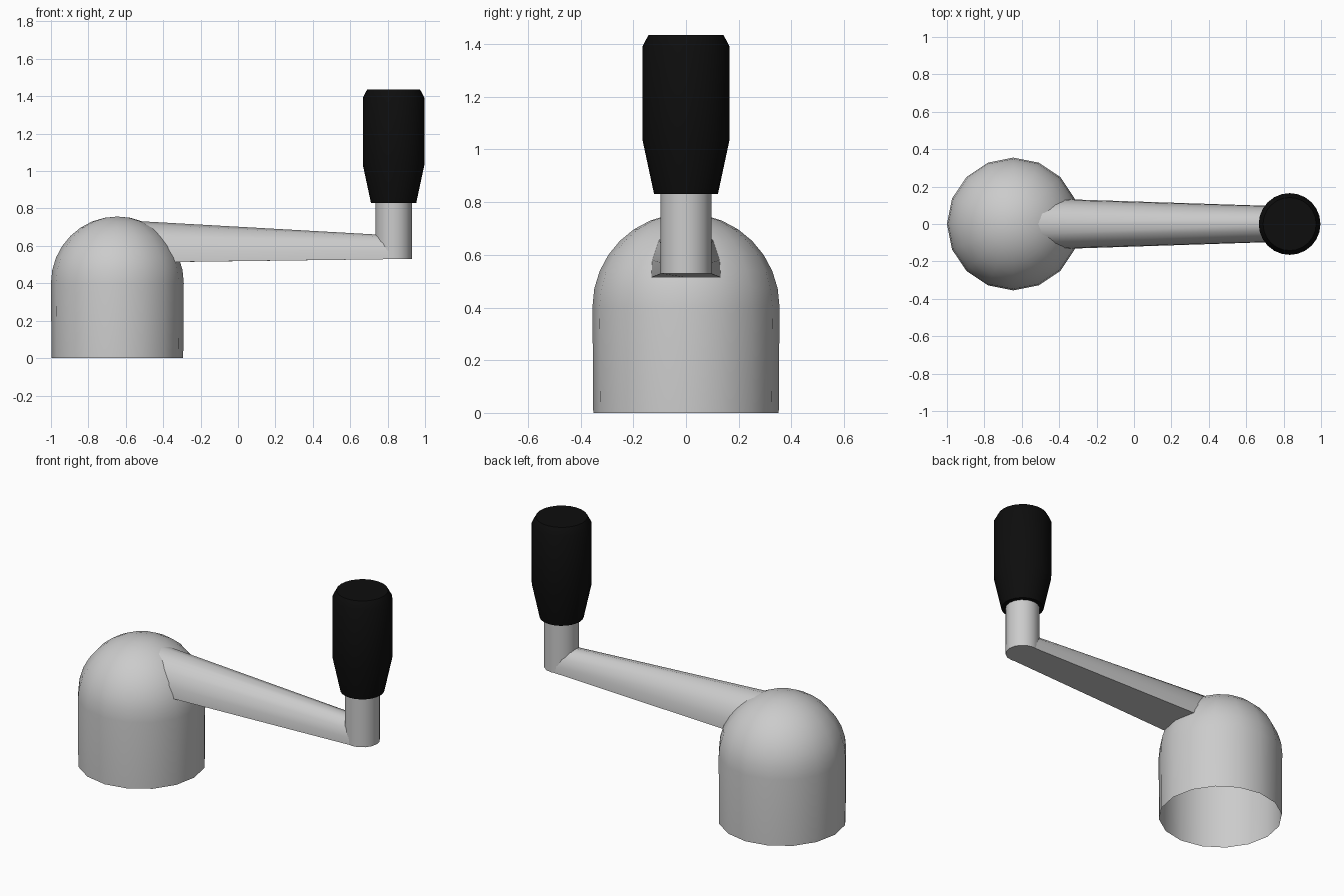
import bpy
from math import sin, cos, pi, sqrt, radians

if "Cube" in bpy.data.objects:
    bpy.data.objects.remove(bpy.data.objects["Cube"])

BASE_X, BASE_R, DOME_Z = -0.645, 0.355, 0.402
POST_X, POST_R = 0.832, 0.097


def make_object(name, verts, faces, angle=35):
    mesh = bpy.data.meshes.new(name)
    mesh.from_pydata(verts, [], faces)
    mesh.update()
    obj = bpy.data.objects.new(name, mesh)
    bpy.context.collection.objects.link(obj)
    bpy.ops.object.select_all(action='DESELECT')
    obj.select_set(True)
    bpy.context.view_layer.objects.active = obj
    bpy.ops.object.shade_smooth_by_angle(angle=radians(angle))
    return obj


def lathe(name, cx, profile, sides, cap_bottom=False, cap_top=False, apex=None):
    """Spin a bottom-to-top (radius, z) profile around a vertical axis."""
    verts = [(cx + r * cos(2 * pi * i / sides), r * sin(2 * pi * i / sides), z)
             for r, z in profile for i in range(sides)]
    faces = []
    for k in range(len(profile) - 1):
        for i in range(sides):
            a, b = k * sides + i, k * sides + (i + 1) % sides
            faces.append((a, b, b + sides, a + sides))
    last = (len(profile) - 1) * sides
    if cap_bottom:
        faces.append(tuple(reversed(range(sides))))
    if cap_top:
        faces.append(tuple(range(last, last + sides)))
    if apex is not None:
        verts.append((cx, 0, apex))
        faces += [(last + i, last + (i + 1) % sides, len(verts) - 1) for i in range(sides)]
    return make_object(name, verts, faces)


# Domed hub, an open shell underneath
rings = 8
dome = [(BASE_R * cos(pi / 2 * k / rings), DOME_Z + BASE_R * sin(pi / 2 * k / rings))
        for k in range(rings)]
lathe("domed_hub", BASE_X, [(0.352, 0)] + dome, 16, apex=DOME_Z + BASE_R)

# Tapered arm: flat bottom and arched top, ends trimmed to the dome and the post
half_hub = [(0.132, 0.514), (0.128, 0.58), (0.103, 0.655), (0.055, 0.715)]
half_post = [(0.094, 0.529), (0.092, 0.57), (0.077, 0.615), (0.042, 0.65)]


def arch(half, top, bottom):
    left = [(-y, z) for y, z in reversed(half)]
    return half + [(0, top)] + left + [(0, bottom)]


hub_ring = [(BASE_X + sqrt(max(0, BASE_R ** 2 - y * y - (z - DOME_Z) ** 2)) - 0.012, y, z)
            for y, z in arch(half_hub, 0.732, 0.514)]
post_ring = [(POST_X - sqrt(POST_R ** 2 - y * y) + 0.003, y, z)
             for y, z in arch(half_post, 0.661, 0.529)]
n = len(hub_ring)
make_object("crank_arm", hub_ring + post_ring,
            [(i, i + n, (i + 1) % n + n, (i + 1) % n)[::-1] for i in range(n)])

# Upright post
lathe("handle_post", POST_X, [(POST_R, 0.529), (POST_R, 0.84)], 16, cap_bottom=True)

# Black grip
grip = lathe("handle_grip", POST_X,
             [(0.121, 0.83), (0.165, 1.035), (0.165, 1.392), (0.142, 1.435)],
             24, cap_bottom=True, cap_top=True)
black = bpy.data.materials.new("black_plastic")
black.diffuse_color = (0.004, 0.004, 0.004, 1)
black.use_nodes = True
black.node_tree.nodes["Principled BSDF"].inputs["Base Color"].default_value = black.diffuse_color
grip.data.materials.append(black)
